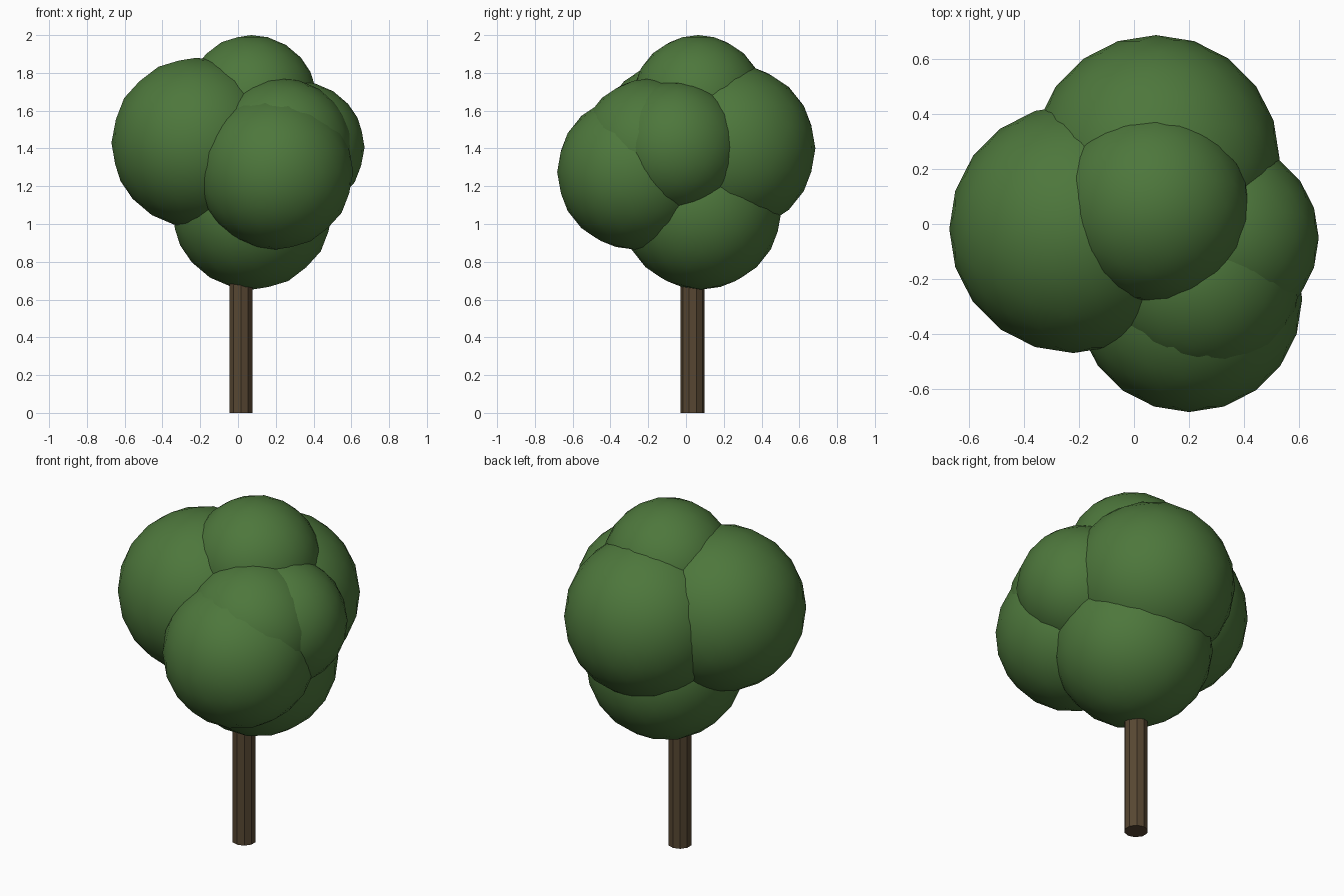
import bpy

if "Cube" in bpy.data.objects:
    bpy.data.objects.remove(bpy.data.objects["Cube"])


def material(name, rgb):
    m = bpy.data.materials.new(name)
    m.diffuse_color = (*rgb, 1)
    m.use_nodes = True
    m.node_tree.nodes["Principled BSDF"].inputs["Base Color"].default_value = m.diffuse_color
    return m


leaf = material("leaf_green", (0.075, 0.185, 0.045))
bark = material("bark_brown", (0.095, 0.062, 0.032))

# Trunk: ten-sided post reaching into the foliage
TRUNK_TOP = 0.85
bpy.ops.mesh.primitive_cylinder_add(vertices=10, radius=0.064, depth=TRUNK_TOP,
                                    location=(0.015, 0.035, TRUNK_TOP / 2))
trunk = bpy.context.object
trunk.name = "trunk"
trunk.data.materials.append(bark)

# Foliage: overlapping smooth low-poly balls (x, y, z, radius)
clumps = {
    "foliage_base": (0.075, 0.08, 1.08, 0.427),
    "foliage_left": (-0.22, -0.018, 1.43, 0.45),
    "foliage_back": (0.08, 0.237, 1.40, 0.448),
    "foliage_front": (0.20, -0.272, 1.275, 0.41),
    "foliage_front_upper": (0.235, -0.19, 1.40, 0.37),
    "foliage_right": (0.32, -0.05, 1.405, 0.35),
    "foliage_top": (0.07, 0.065, 1.65, 0.35),
}
for name, (x, y, z, r) in clumps.items():
    bpy.ops.mesh.primitive_ico_sphere_add(subdivisions=3, radius=r, location=(x, y, z))
    ball = bpy.context.object
    ball.name = name
    ball.data.materials.append(leaf)
    bpy.ops.object.shade_smooth()
